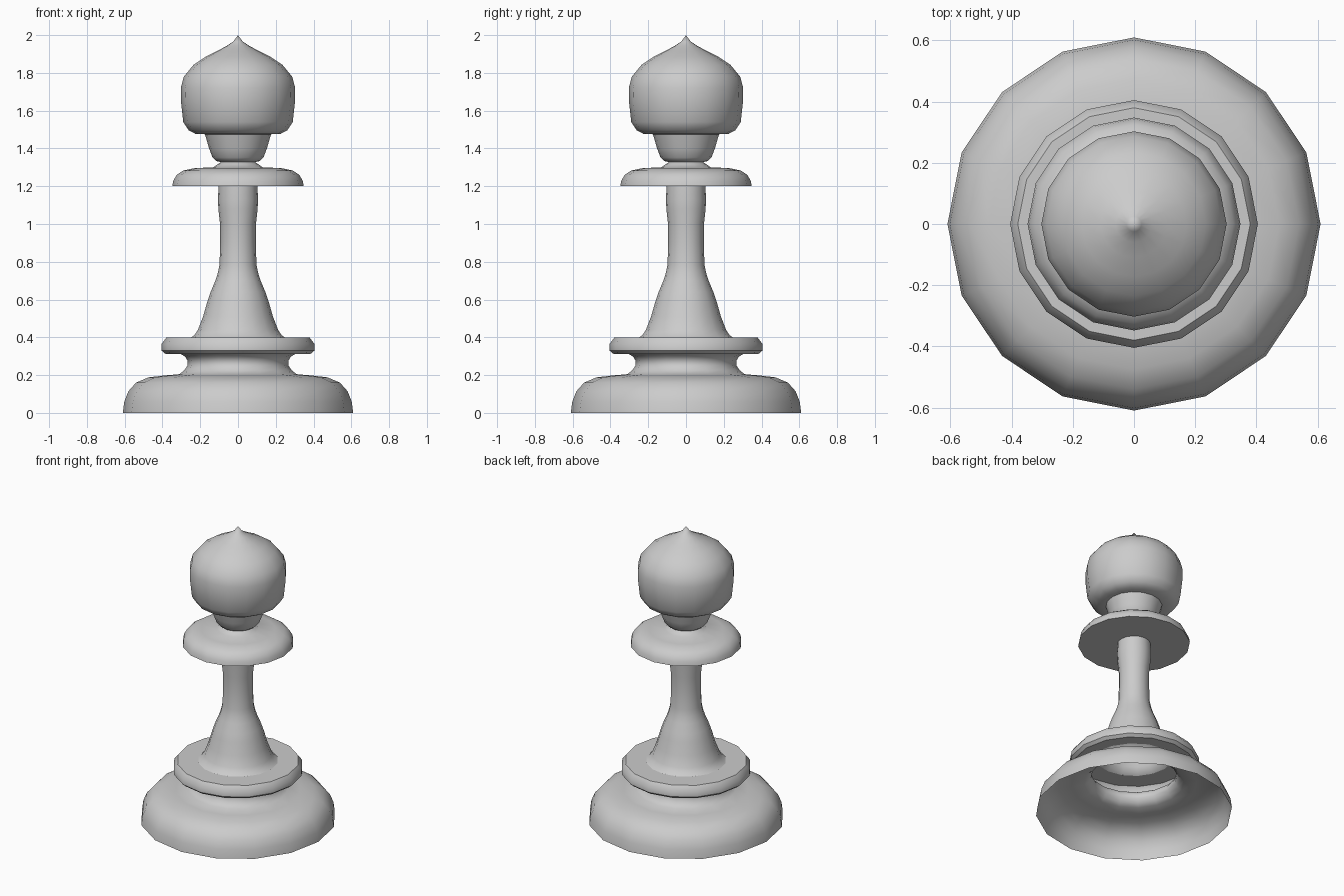
import bpy, bmesh, math

if "Cube" in bpy.data.objects:
    bpy.data.objects.remove(bpy.data.objects["Cube"])

SIDES = 16


def lathe(name, profile):
    """Revolve a (radius, height) profile around z into an open shell."""
    bm = bmesh.new()
    rings = []
    for r, z in profile:
        if r == 0:
            rings.append([bm.verts.new((0, 0, z))] * SIDES)
        else:
            rings.append([bm.verts.new((r * math.cos(2 * math.pi * i / SIDES),
                                        r * math.sin(2 * math.pi * i / SIDES), z))
                          for i in range(SIDES)])
    for low, high in zip(rings, rings[1:]):
        for i in range(SIDES):
            j = (i + 1) % SIDES
            loop = [low[i], low[j], high[j], high[i]]
            bm.faces.new(list(dict.fromkeys(loop)))
    mesh = bpy.data.meshes.new(name)
    bm.to_mesh(mesh)
    bm.free()
    obj = bpy.data.objects.new(name, mesh)
    bpy.context.collection.objects.link(obj)
    bpy.ops.object.select_all(action='DESELECT')
    obj.select_set(True)
    bpy.context.view_layer.objects.active = obj
    bpy.ops.object.shade_smooth_by_angle(angle=math.radians(40))
    return obj


# Hollow, open-bottomed foot with a waisted neck
lathe("base", [(.61, 0), (.602, .06), (.58, .115), (.54, .16), (.475, .188),
               (.39, .198), (.31, .205), (.285, .225), (.268, .25),
               (.266, .275), (.28, .298), (.305, .313)])

# Bevelled ring above the foot
lathe("collar", [(.305, .313), (.385, .313), (.405, .33), (.405, .365),
                 (.38, .398), (.25, .398)])

# Flared stem
lathe("stem", [(.25, .398), (.232, .41), (.212, .44), (.185, .51), (.162, .59), (.145, .64),
               (.12, .70), (.107, .74), (.098, .785), (.094, .90), (.095, 1.0),
               (.104, 1.08), (.106, 1.13), (.103, 1.2)])

# Wide disc below the head
lathe("disc", [(.103, 1.2), (.348, 1.2), (.343, 1.228), (.325, 1.26),
               (.29, 1.283), (.23, 1.296), (.13, 1.30), (.11, 1.315), (.09, 1.328)])

# Pointed head with its tapered socket
lathe("head", [(.09, 1.328), (.115, 1.333), (.135, 1.352), (.153, 1.40), (.175, 1.475),
               (.225, 1.477), (.262, 1.497), (.29, 1.54), (.302, 1.65),
               (.303, 1.72), (.287, 1.78), (.235, 1.843), (.172, 1.885),
               (.11, 1.916), (.06, 1.943), (.025, 1.966), (0, 2.0)])
